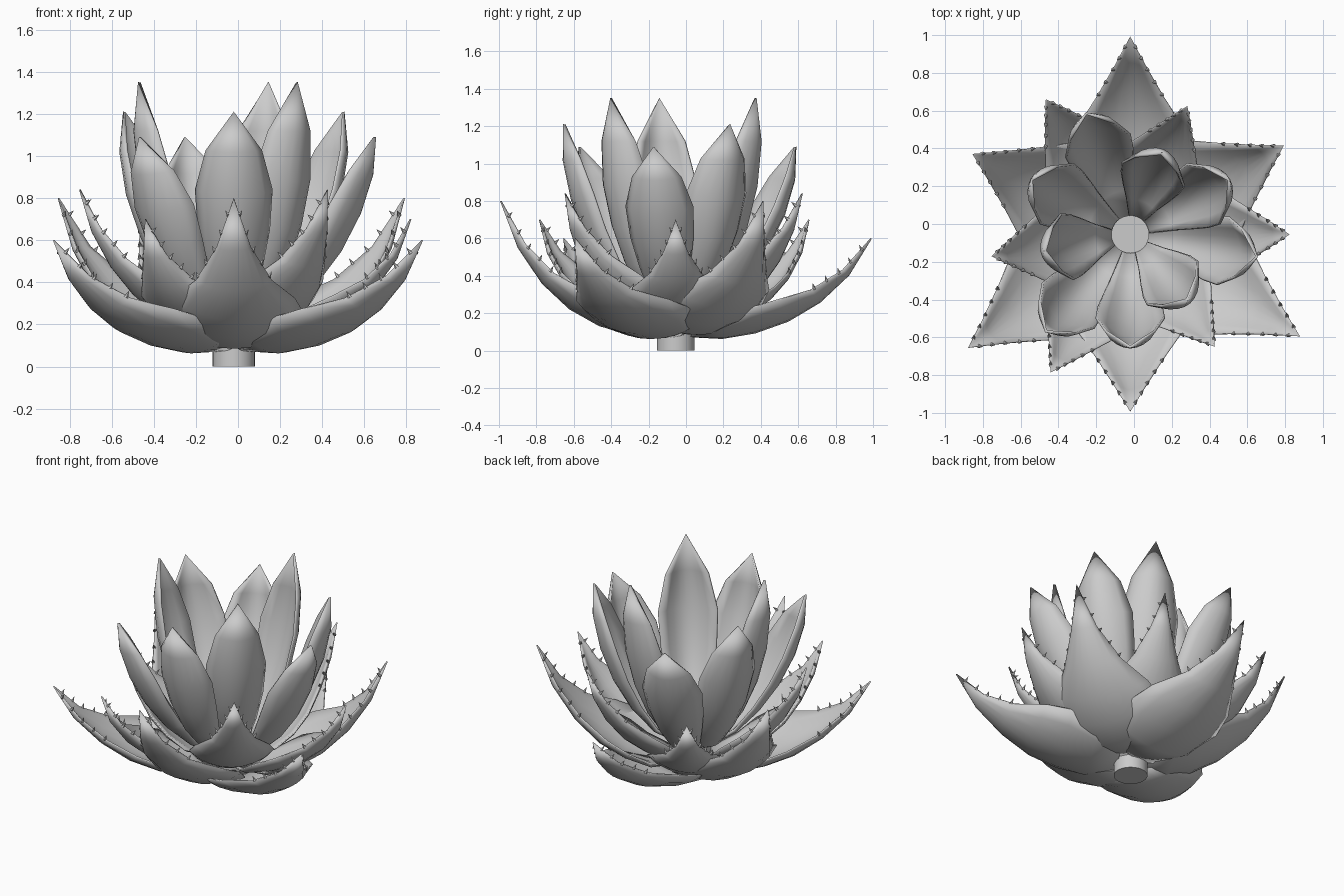
import bpy, bmesh, math
from mathutils import Vector, Matrix

if "Cube" in bpy.data.objects:
    bpy.data.objects.remove(bpy.data.objects["Cube"])

CENTRE = Vector((-0.02, -0.055, 0))
COLS = 8

# relative half width from base to tip
LEAF = (.3, .82, 1, .88, .54, .24, 0)
PETAL = (.2, .5, .74, .93, 1, .72, 0)

# name, angles, outline, half width, start height, midrib curve handles and tip (radius, height)
RINGS = [
    ("outer_low_leaf", (90, -31, -145), LEAF, .33, .075, (.4, .05), (.82, .17), (1.045, .6)),
    ("outer_high_leaf", (-90, 30, 153), LEAF, .33, .09, (.4, .07), (.76, .25), (.935, .8)),
    ("middle_low_leaf", (122, 0, -120), LEAF, .26, .12, (.38, .13), (.73, .3), (.84, .7)),
    ("middle_high_leaf", (66, -53, 189), LEAF, .25, .15, (.35, .17), (.63, .42), (.74, .84)),
    ("inner_low_petal", (-10, 110, -131), PETAL, .18, .18, (.42, .3), (.68, .75), (.68, 1.09)),
    ("inner_mid_petal", (-90, 29, 151), PETAL, .18, .2, (.4, .3), (.63, .85), (.595, 1.21)),
    ("inner_top_petal", (191, 69, -49), PETAL, .175, .22, (.32, .33), (.53, .9), (.457, 1.35)),
]


def new_object(name, bm):
    bmesh.ops.recalc_face_normals(bm, faces=bm.faces)
    me = bpy.data.meshes.new(name)
    bm.to_mesh(me)
    bm.free()
    ob = bpy.data.objects.new(name, me)
    bpy.context.collection.objects.link(ob)
    return ob


def leaf_rows(outline, width, curve, cup):
    """Cupped cross-sections along the midrib, plus the inner normal of each."""
    p0, p1, p2, p3 = (Vector((r, 0, z)) for r, z in curve)
    rows, normals = [], []
    for i, f in enumerate(outline):
        t = i / (len(outline) - 1)
        s = 1 - t
        p = p0 * s**3 + p1 * 3 * s * s * t + p2 * 3 * s * t * t + p3 * t**3
        d = (p1 - p0) * s * s + (p2 - p1) * 2 * s * t + (p3 - p2) * t * t
        n = Vector((-d.z, 0, d.x)).normalized()
        normals.append(n)
        w = f * width
        c0 = cup * min(1, .35 + .3 * i)      # flatter near the base
        cols = [2 * j / COLS - 1 for j in range(COLS + 1)] if w else [0]
        rows.append([p + Vector((0, w * c, 0)) + n * c0 * w * c * c for c in cols])
    return rows, normals


spines = bmesh.new()


def add_spine(pos, direction):
    turn = direction.to_track_quat('Z', 'Y').to_matrix().to_4x4()
    bmesh.ops.create_cone(spines, cap_ends=True, segments=6, radius1=.011,
                          radius2=0, depth=.036,
                          matrix=Matrix.Translation(pos + direction * .012) @ turn)


leaves = []
for name, angles, outline, width, base, h1, h2, tip in RINGS:
    spiny = outline is LEAF
    curve = ((.08, base), h1, h2, tip)
    rows, normals = leaf_rows(outline, width, curve, .4 if spiny else .62)
    for k, ang in enumerate(angles):
        M = Matrix.Translation(CENTRE) @ Matrix.Rotation(math.radians(ang), 4, 'Z')
        # leaf blade
        bm = bmesh.new()
        vs = [[bm.verts.new(M @ p) for p in row] for row in rows]
        for a, b in zip(vs, vs[1:]):
            for j in range(COLS):
                end = [b[0]] if len(b) == 1 else [b[j + 1], b[j]]
                bm.faces.new([a[j], a[j + 1]] + end)
        bm.verts.index_update()
        rim = [v.index for v in bm.verts if v.is_boundary]
        inside = [v.index for v in bm.verts if not v.is_boundary]
        ob = new_object(f"{name}_{k + 1}", bm)
        # fleshy middle, thin rim
        group = ob.vertex_groups.new(name="flesh")
        group.add(inside, 1, 'REPLACE')
        group.add(rim, 0, 'REPLACE')
        sol = ob.modifiers.new("thickness", 'SOLIDIFY')
        sol.thickness = .026
        sol.offset = 0
        sol.vertex_group = "flesh"
        sol.thickness_vertex_group = .3 if spiny else .5
        leaves.append(ob)
        # hooked spines along the outer part of both edges
        if spiny:
            for side in (0, -1):
                for n in range(5):
                    s = 4.1 + n * .39
                    i = int(s)
                    a, b = rows[i][side], rows[i + 1][side]
                    out = Vector((0, .5 if side else -.5, 0))
                    d = normals[i] * .8 + out + (b - a).normalized() * .3
                    add_spine(M @ a.lerp(b, s - i), (M.to_3x3() @ d).normalized())

spine_ob = new_object("leaf_spines", spines)

# central stem
bm = bmesh.new()
bmesh.ops.create_cone(bm, cap_ends=True, segments=32, radius1=.1, radius2=.1,
                      depth=.25, matrix=Matrix.Translation(CENTRE + Vector((0, 0, .125))))
stem = new_object("stem", bm)

# smooth shading with crisp rims
bpy.ops.object.select_all(action='DESELECT')
for ob in leaves + [stem, spine_ob]:
    ob.select_set(True)
bpy.context.view_layer.objects.active = stem
bpy.ops.object.shade_smooth_by_angle(angle=math.radians(40))
